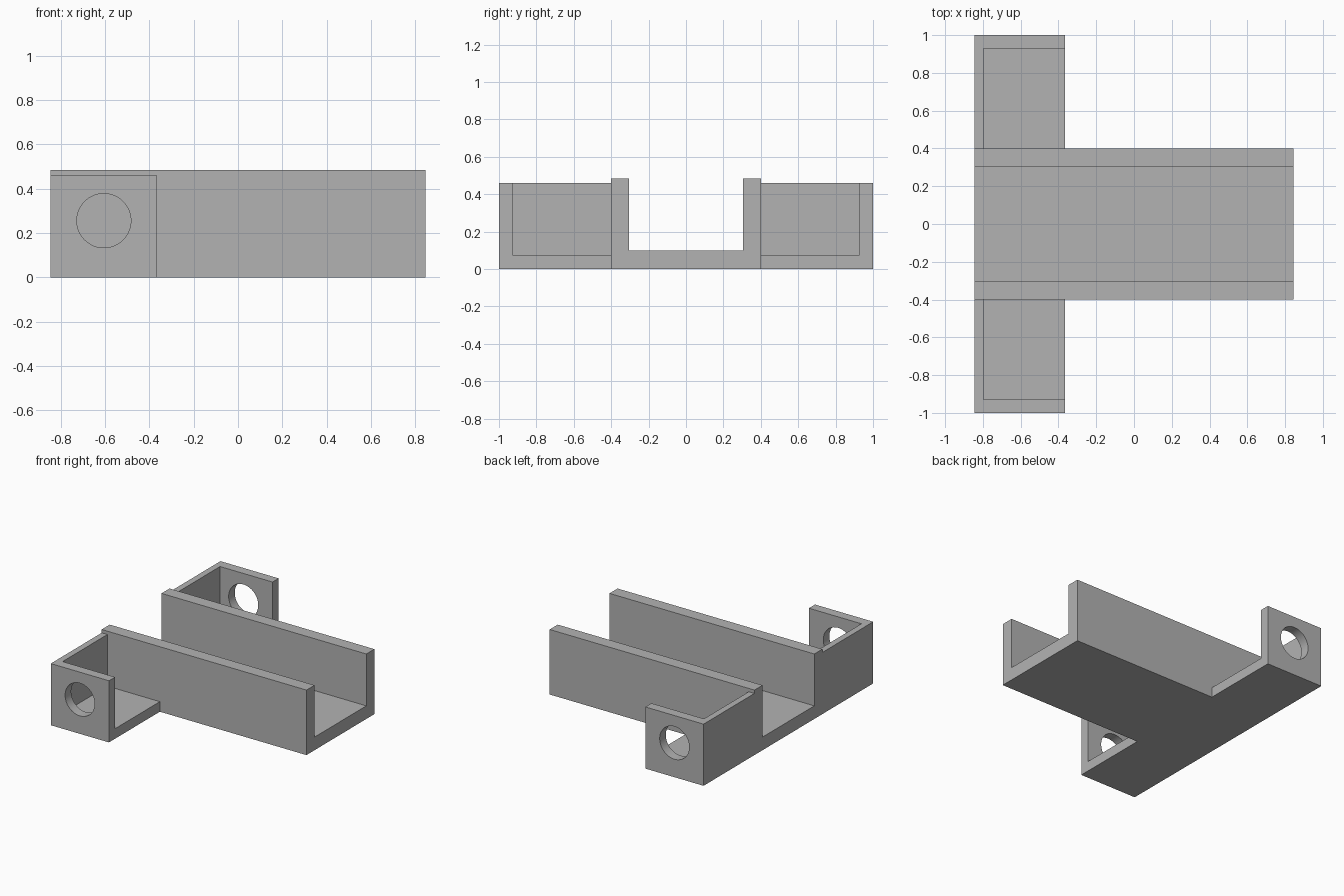
import bpy
import bmesh
from mathutils import Matrix, Vector

cube = bpy.data.objects.get("Cube")
if cube:
    bpy.data.objects.remove(cube, do_unlink=True)

# Single grey material
GREY = (0.45, 0.45, 0.45, 1)
grey = bpy.data.materials.new("plain grey")
grey.use_nodes = True
grey.diffuse_color = GREY
grey.node_tree.nodes["Principled BSDF"].inputs["Base Color"].default_value = GREY

# Overall dimensions
BACK, FRONT = -0.845, 0.845
ARM_FRONT = -0.365
HALF_WIDTH, HALF_INNER = 0.4, 0.305
CHANNEL_TOP, CHANNEL_FLOOR = 0.485, 0.098
ARM_TOP, ARM_FLOOR = 0.46, 0.075


def add_object(name, bm):
    bmesh.ops.recalc_face_normals(bm, faces=bm.faces)
    mesh = bpy.data.meshes.new(name)
    bm.to_mesh(mesh)
    bm.free()
    mesh.materials.append(grey)
    obj = bpy.data.objects.new(name, mesh)
    bpy.context.collection.objects.link(obj)
    return obj


def box(name, low, high):
    low, high = Vector(low), Vector(high)
    bm = bmesh.new()
    size = Matrix.Diagonal((high - low).to_4d())
    bmesh.ops.create_cube(bm, size=1, matrix=Matrix.Translation((low + high) / 2) @ size)
    return add_object(name, bm)


def cut(obj, cutter):
    cutter.hide_render = True
    mod = obj.modifiers.new("cut", "BOOLEAN")
    mod.operation = "DIFFERENCE"
    mod.solver = "EXACT"
    mod.object = cutter
    bpy.context.view_layer.objects.active = obj
    bpy.ops.object.modifier_apply(modifier=mod.name)
    bpy.data.objects.remove(cutter, do_unlink=True)


# Central channel: U profile extruded along x
half = [(HALF_WIDTH, 0), (HALF_WIDTH, CHANNEL_TOP),
        (HALF_INNER, CHANNEL_TOP), (HALF_INNER, CHANNEL_FLOOR)]
profile = half + [(-y, z) for y, z in reversed(half)]
bm = bmesh.new()
face = bm.faces.new([bm.verts.new((BACK, y, z)) for y, z in profile])
swept = bmesh.ops.extrude_face_region(bm, geom=[face], use_keep_orig=True)
moved = [v for v in swept["geom"] if isinstance(v, bmesh.types.BMVert)]
bmesh.ops.translate(bm, verts=moved, vec=(FRONT - BACK, 0, 0))
add_object("channel", bm)

# Side brackets: hollowed blocks with a round hole in the end wall
for name, side in (("right_bracket", -1), ("left_bracket", 1)):
    def span(a, b):
        return sorted((side * a, side * b))

    y0, y1 = span(HALF_WIDTH, 1)
    bracket = box(name, (BACK, y0, 0), (ARM_FRONT, y1, ARM_TOP))
    y0, y1 = span(HALF_INNER, 0.928)
    cut(bracket, box("hollow_cutter", (-0.798, y0, ARM_FLOOR), (0, y1, 1)))

    bm = bmesh.new()
    place = Matrix.Translation((-0.605, side * 0.95, 0.256)) @ Matrix.Rotation(1.5707963, 4, "X")
    bmesh.ops.create_cone(bm, cap_ends=True, segments=64, radius1=0.122,
                          radius2=0.122, depth=0.2, matrix=place)
    cut(bracket, add_object("hole_cutter", bm))

    # Smooth hole wall with sharp rims
    bpy.ops.object.select_all(action="DESELECT")
    bracket.select_set(True)
    bpy.context.view_layer.objects.active = bracket
    bpy.ops.object.shade_smooth_by_angle(angle=0.5)
